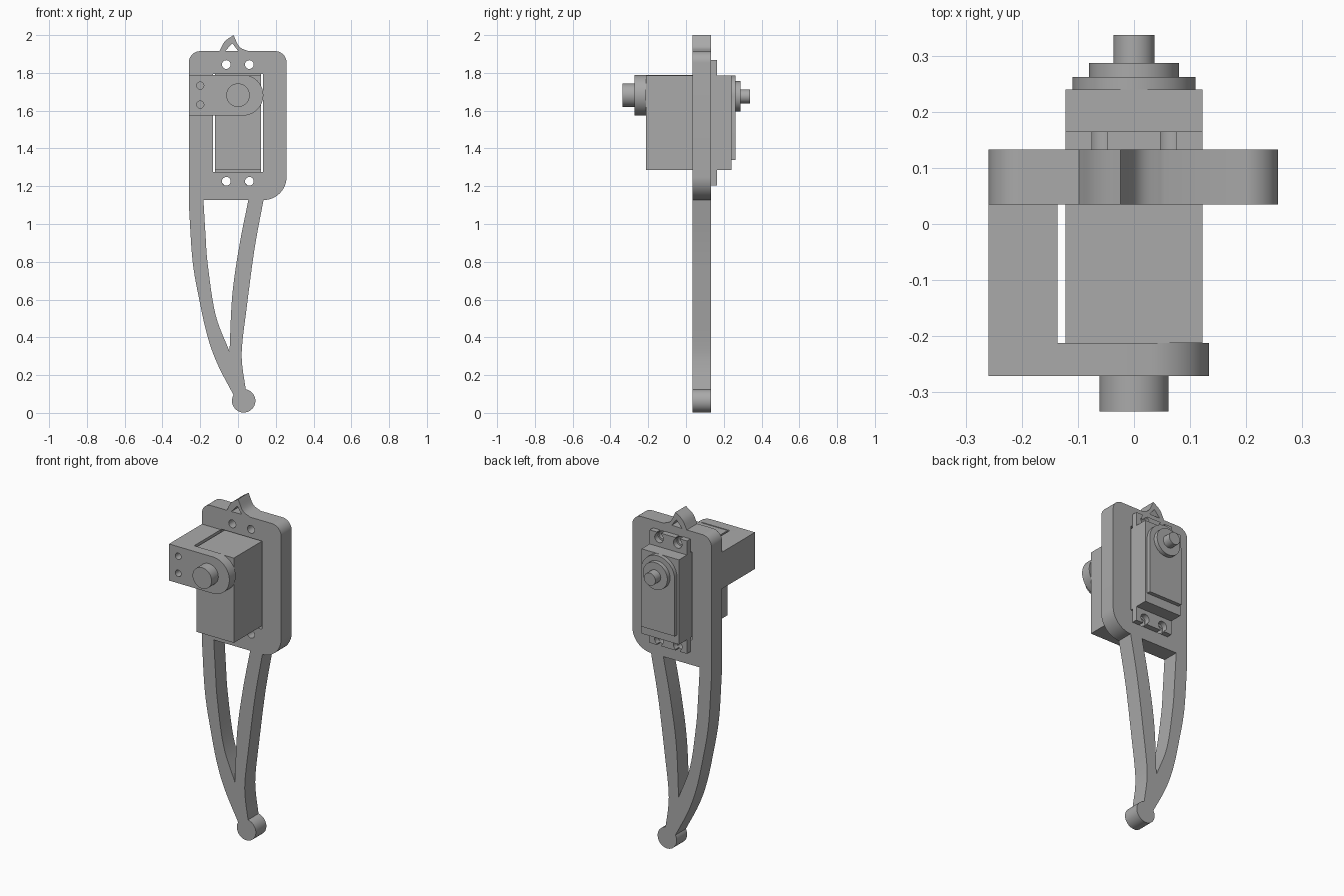
import bpy, bmesh
from math import sin, cos, radians
from mathutils import Matrix, Vector

cube = bpy.data.objects.get("Cube")
if cube:
    bpy.data.objects.remove(cube, do_unlink=True)

grey = bpy.data.materials.new("mid grey plastic")
grey.use_nodes = True
grey.diffuse_color = (0.4, 0.4, 0.4, 1)
grey.node_tree.nodes["Principled BSDF"].inputs["Base Color"].default_value = (0.4, 0.4, 0.4, 1)


# Profile helpers, all in (x, z)
def arc(cx, cz, r, a0, a1, n=16):
    angles = [radians(a0 + (a1 - a0) * i / n) for i in range(n + 1)]
    return [(cx + r * cos(a), cz + r * sin(a)) for a in angles]


def circle(cx, cz, r, n=40):
    return arc(cx, cz, r, 0, 360, n)


def rect(x0, x1, z0, z1):
    return [(x0, z0), (x1, z0), (x1, z1), (x0, z1)]


def smooth_path(pts, n=6):
    """Curve passing through every point."""
    p = [Vector(q) for q in pts]
    p = [p[0] * 2 - p[1]] + p + [p[-1] * 2 - p[-2]]
    out = []
    for a, b, c, d in zip(p, p[1:], p[2:], p[3:]):
        for i in range(n):
            t = i / n
            out.append(tuple(0.5 * (2 * b + (c - a) * t + (2 * a - 5 * b + 4 * c - d) * t * t
                                    + (3 * b - a - 3 * c + d) * t ** 3)))
    return out + [tuple(pts[-1])]


def slab(name, loops, y0, y1):
    """Extrude nested outlines (inner ones become holes) from y0 to y1."""
    curve = bpy.data.curves.new(name, 'CURVE')
    curve.dimensions = '2D'
    curve.fill_mode = 'BOTH'
    curve.extrude = (y1 - y0) / 2
    for loop in loops:
        pts = []
        for q in loop:
            if not pts or (Vector(q) - Vector(pts[-1])).length > 1e-4:
                pts.append(q)
        if (Vector(pts[0]) - Vector(pts[-1])).length < 1e-4:
            pts.pop()
        spline = curve.splines.new('POLY')
        spline.points.add(len(pts) - 1)
        for point, (x, z) in zip(spline.points, pts):
            point.co = (x, z, 0, 1)
        spline.use_cyclic_u = True
    temp = bpy.data.objects.new(name + " outline", curve)
    bpy.context.collection.objects.link(temp)
    bpy.context.view_layer.update()
    graph = bpy.context.evaluated_depsgraph_get()
    mesh = bpy.data.meshes.new_from_object(temp.evaluated_get(graph))
    bpy.data.objects.remove(temp, do_unlink=True)
    mesh.transform(Matrix.Translation((0, (y0 + y1) / 2, 0)) @ Matrix.Rotation(radians(90), 4, 'X'))
    bm = bmesh.new()
    bm.from_mesh(mesh)
    bmesh.ops.remove_doubles(bm, verts=bm.verts, dist=1e-5)
    bmesh.ops.recalc_face_normals(bm, faces=bm.faces)
    bm.to_mesh(mesh)
    bm.free()
    mesh.materials.clear()
    mesh.materials.append(grey)
    obj = bpy.data.objects.new(name, mesh)
    bpy.context.collection.objects.link(obj)
    bpy.ops.object.select_all(action='DESELECT')
    obj.select_set(True)
    bpy.context.view_layer.objects.active = obj
    bpy.ops.object.shade_smooth_by_angle(angle=radians(30))
    return obj


# Leg frame: mounting plate, hook on top, two curved struts and a round foot
outline = (
    arc(0.135, 1.249, 0.122, -90, 0)
    + arc(0.197, 1.855, 0.06, 0, 90)
    + smooth_path([(0.055, 1.915), (0.008, 1.938), (-0.024, 2.0)])
    + smooth_path([(-0.024, 2.0), (-0.07, 1.966), (-0.098, 1.915)])
    + arc(-0.2, 1.855, 0.06, 90, 180)
    + smooth_path([(-0.26, 1.1), (-0.24, 0.8), (-0.2, 0.575), (-0.16, 0.4),
                   (-0.108, 0.257), (-0.024, 0.095)])
    + arc(0.03, 0.064, 0.062, 150, 440, 40)
    + smooth_path([(0.041, 0.125), (0.022, 0.257), (0.022, 0.36), (0.045, 0.55),
                   (0.087, 0.865), (0.135, 1.127)])
)
strut_gap = (
    smooth_path([(-0.183, 1.127), (-0.172, 0.945), (-0.16, 0.785), (-0.119, 0.52), (-0.045, 0.325)])
    + smooth_path([(-0.045, 0.325), (-0.03, 0.627), (0.008, 0.89), (0.055, 1.127)])
)
hook_gap = [(-0.068, 1.915), (-0.03, 1.957), (0, 1.917)]
screw_holes = [circle(x, z, 0.023) for x in (-0.062, 0.06) for z in (1.226, 1.844)]
slab("leg_frame", [outline, strut_gap, hook_gap, rect(-0.133, 0.132, 1.274, 1.794)] + screw_holes,
     0.035, 0.133)

# Motor body and output stage
slab("motor_body", [rect(-0.122, 0.122, 1.286, 1.786)], -0.213, 0.24)
slab("gear_cover", [arc(0, 1.676, 0.11, 0, 180, 32) + [(-0.11, 1.34), (0.11, 1.34)]], 0.24, 0.263)
slab("output_collar", [circle(0, 1.676, 0.08)], 0.263, 0.288)
slab("output_shaft", [circle(0, 1.676, 0.037)], 0.288, 0.338)

# Motor tabs with open keyhole slots, mirrored about the motor's middle
tab = [(-0.122, 1.78), (0.122, 1.78), (0.122, 1.869)]
for x in (0.061, -0.061):
    tab += [(x + 0.014, 1.869)] + arc(x, 1.838, 0.028, 60, -240, 28) + [(x - 0.014, 1.869)]
tab.append((-0.122, 1.869))
slab("upper_tab", [tab], 0.133, 0.165)
slab("lower_tab", [[(x, 2 * 1.536 - z) for x, z in tab]], 0.133, 0.165)

# Front bracket: side block, rounded arm with two blind holes, pivot boss
slab("bracket_block", [rect(-0.26, -0.137, 1.574, 1.79)], -0.213, 0.035)
arm = [(-0.26, 1.79), (-0.26, 1.574)] + arc(0.026, 1.682, 0.108, -90, 90, 32)
slab("bracket_arm", [arm, circle(-0.2, 1.733, 0.019), circle(-0.2, 1.632, 0.019)], -0.272, -0.213)
slab("pivot_boss", [circle(0, 1.682, 0.062)], -0.335, -0.272)
